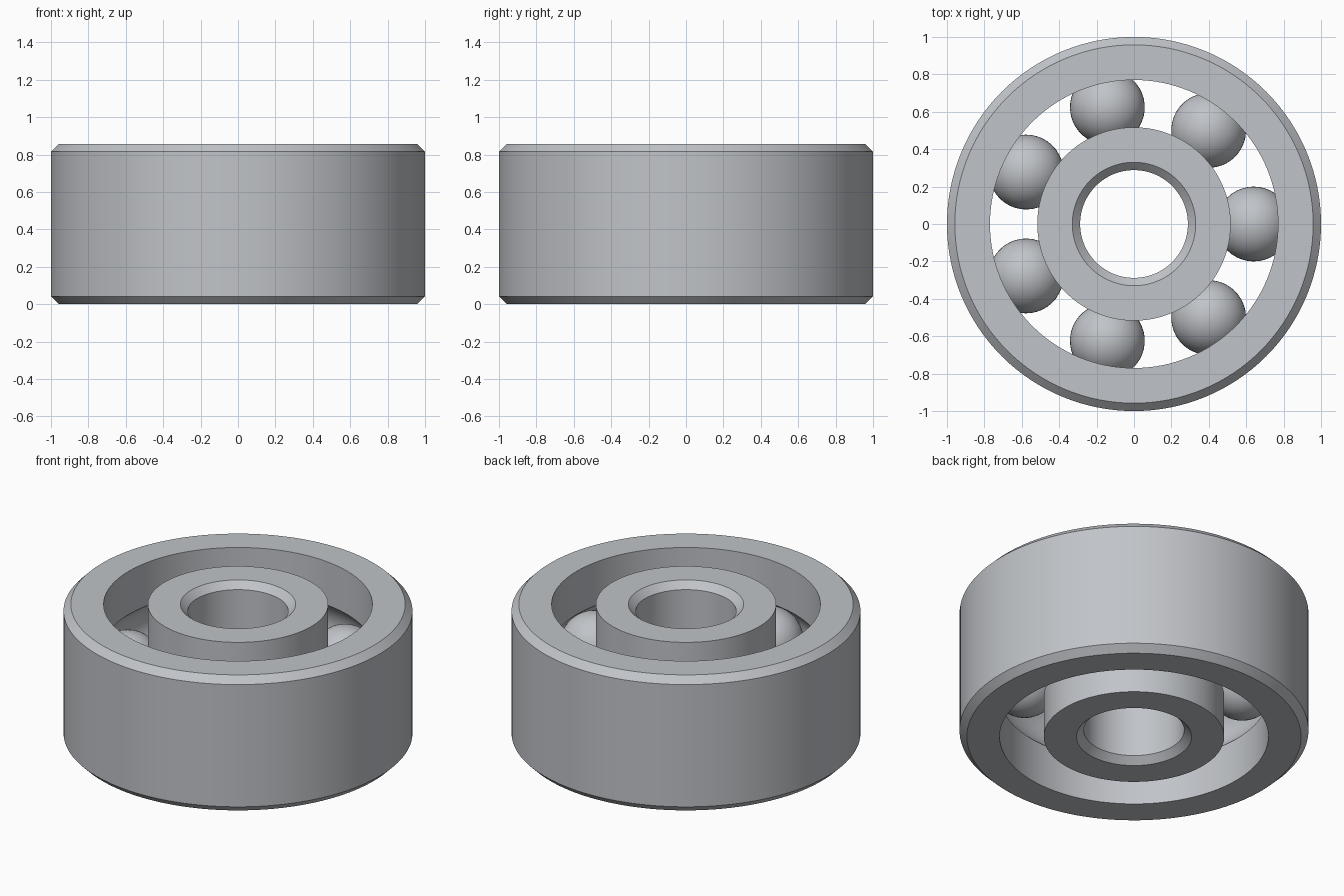
import bpy, bmesh
from math import sin, cos, acos, pi, radians

cube = bpy.data.objects.get("Cube")
if cube:
    bpy.data.objects.remove(cube)

HEIGHT, CHAMFER = 0.857, 0.042
MID = HEIGHT / 2
OUTER, OUTER_LIP = 1.0, 0.77
INNER_LIP, BORE = 0.517, 0.288
PITCH, BALL, GROOVE = 0.64, 0.2, 0.202
BALLS, SIDES = 7, 128

steel = bpy.data.materials.new("brushed_steel")
steel.use_nodes = True
colour = (0.53, 0.55, 0.58, 1)
steel.diffuse_color = colour
steel.node_tree.nodes["Principled BSDF"].inputs["Base Color"].default_value = colour


def add_object(name, bm):
    mesh = bpy.data.meshes.new(name)
    bm.to_mesh(mesh)
    bm.free()
    mesh.materials.append(steel)
    obj = bpy.data.objects.new(name, mesh)
    bpy.context.collection.objects.link(obj)
    bpy.ops.object.select_all(action="DESELECT")
    obj.select_set(True)
    bpy.context.view_layer.objects.active = obj
    bpy.ops.object.shade_smooth_by_angle(angle=radians(30))
    return obj


def race(name, plain, lip, side):
    """Ring with a chamfered plain wall and a ball groove in its lip wall.
    side is +1 when the body lies outside the balls, -1 when inside."""
    half = acos(abs(lip - PITCH) / GROOVE)
    steps = 16
    angles = [half * (2 * i / steps - 1) for i in range(steps + 1)]
    groove = [(PITCH + side * GROOVE * cos(a), MID + GROOVE * sin(a)) for a in angles]
    shoulder = plain - side * CHAMFER
    profile = [(lip, 0), *groove, (lip, HEIGHT), (shoulder, HEIGHT),
               (plain, HEIGHT - CHAMFER), (plain, CHAMFER), (shoulder, 0)]
    bm = bmesh.new()
    verts = [bm.verts.new((r, 0, z)) for r, z in profile]
    edges = [bm.edges.new((v, verts[i - 1])) for i, v in enumerate(verts)]
    bmesh.ops.spin(bm, geom=verts + edges, cent=(0, 0, 0), axis=(0, 0, 1),
                   angle=2 * pi, steps=SIDES, use_duplicate=False)
    bmesh.ops.remove_doubles(bm, verts=bm.verts[:], dist=0.0001)
    bmesh.ops.recalc_face_normals(bm, faces=bm.faces[:])
    return add_object(name, bm)


# Outer and inner rings
race("outer_race", OUTER, OUTER_LIP, 1)
race("inner_race", BORE, INNER_LIP, -1)

# Balls evenly spaced in the groove
for i in range(BALLS):
    bm = bmesh.new()
    bmesh.ops.create_uvsphere(bm, u_segments=40, v_segments=24, radius=BALL)
    ball = add_object(f"ball_{i + 1}", bm)
    turn = 2 * pi * i / BALLS
    ball.location = (PITCH * cos(turn), PITCH * sin(turn), MID)
    ball.rotation_euler.z = turn
